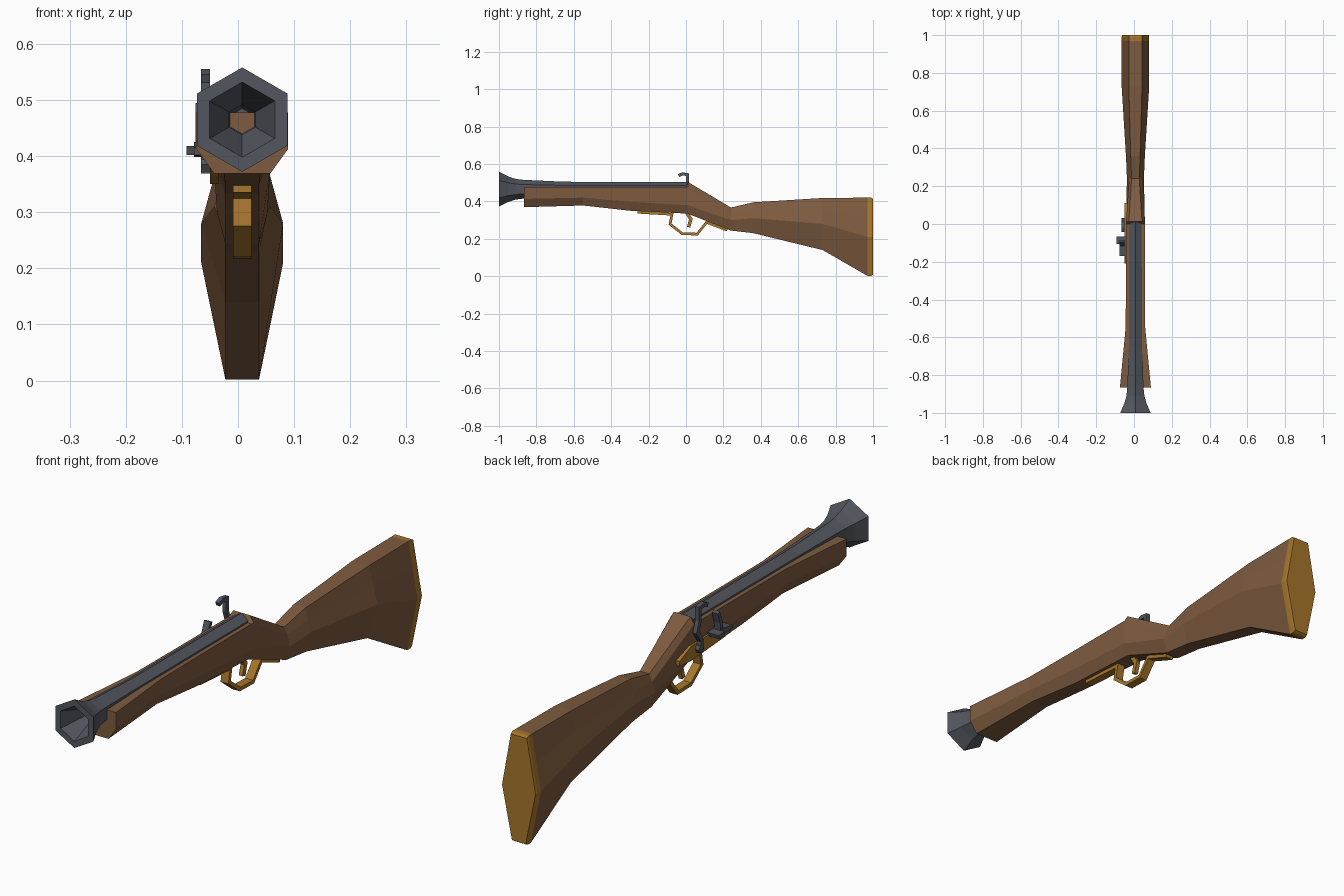
import bpy, bmesh, math
from mathutils import Vector

if "Cube" in bpy.data.objects:
    bpy.data.objects.remove(bpy.data.objects["Cube"])

CX = 0.0075  # centre line of barrel and stock


def material(name, rgb):
    m = bpy.data.materials.new(name)
    m.diffuse_color = (*rgb, 1)
    m.use_nodes = True
    m.node_tree.nodes["Principled BSDF"].inputs["Base Color"].default_value = m.diffuse_color
    return m


WOOD = material("wood", (0.21, 0.105, 0.05))
BRASS = material("brass", (0.38, 0.18, 0.025))
STEEL = material("steel", (0.085, 0.093, 0.11))


def loft(name, rings, mat):
    """Skin equal-length rings of points and cap both ends."""
    bm = bmesh.new()
    vs = [[bm.verts.new(p) for p in ring] for ring in rings]
    n = len(vs[0])
    for a, b in zip(vs, vs[1:]):
        for i in range(n):
            j = (i + 1) % n
            bm.faces.new((a[i], a[j], b[j], b[i]))
    bm.faces.new(vs[0])
    bm.faces.new(vs[-1])
    bmesh.ops.recalc_face_normals(bm, faces=bm.faces)
    me = bpy.data.meshes.new(name)
    bm.to_mesh(me)
    bm.free()
    me.materials.append(mat)
    ob = bpy.data.objects.new(name, me)
    bpy.context.collection.objects.link(ob)
    return ob


def section(y, half):
    """Mirror half a cross-section of (half width, z) points."""
    right = [(CX + w, y, z) for w, z in half]
    left = [(CX - w, y, z) for w, z in reversed(half)]
    return right + left


def hexagon(y, r, z=0.465):
    return [(CX + r * math.sin(k * math.pi / 3), y, z + r * math.cos(k * math.pi / 3))
            for k in range(6)]


def strip(name, path, x0, x1, thick, mat):
    """Flat bar following a (y, z) path, with mitred corners."""
    pts = [Vector(p) for p in path]
    rings = []
    for i, p in enumerate(pts):
        d0 = (p - pts[i - 1]).normalized() if i else None
        d1 = (pts[i + 1] - p).normalized() if i < len(pts) - 1 else None
        d = ((d0 or d1) + (d1 or d0)).normalized()
        o = Vector((-d.y, d.x)) * thick / 2 / max(0.6, d.dot(d0 or d1))
        a, b = p + o, p - o
        rings.append([(x0, *a), (x1, *a), (x1, *b), (x0, *b)])
    return loft(name, rings, mat)


def plate(name, outline, x0, x1, mat):
    return loft(name, [[(x, y, z) for y, z in outline] for x in (x0, x1)], mat)


# Stock: fore-end, wrist and butt
butt_end = [(.035, .42), (.054, .315), (.073, .21), (.03, .002)]
stock = [
    (-.865, [(.05, .478), (.082, .478), (.082, .413), (.05, .369)]),
    (-.55, [(.035, .478), (.052, .478), (.052, .42), (.034, .378)]),
    (-.30, [(.035, .478), (.05, .478), (.05, .398), (.03, .35)]),
    (0, [(.035, .478), (.05, .478), (.05, .38), (.03, .335)]),
    (.012, [(.035, .503), (.05, .478), (.05, .378), (.03, .333)]),
    (.24, [(.02, .367), (.033, .34), (.045, .30), (.03, .244)]),
    (.36, [(.025, .395), (.037, .353), (.05, .31), (.03, .23)]),
    (.73, [(.035, .418), (.054, .349), (.073, .28), (.03, .14)]),
    (.97, butt_end),
]
loft("stock", [section(y, h) for y, h in stock], WOOD)

# Butt plate
back = [(w * .97, .21 + (z - .21) * .97) for w, z in butt_end]
loft("butt_plate", [section(.97, butt_end), section(.99, butt_end), section(1, back)], BRASS)

# Six-sided flared barrel, outside then down the bore
barrel = [(.012, .038), (-.65, .04), (-.87, .05), (-.91, .055), (-.95, .068),
          (-1, .093), (-1, .067), (-.9, .027), (-.75, .02)]
loft("barrel", [hexagon(y, r) for y, r in barrel], STEEL)

# Trigger guard and trigger
strip("trigger_guard", [(-.26, .342), (-.075, .331), (-.085, .278), (-.02, .227),
                        (.06, .225), (.11, .288), (.22, .246)],
      CX - .0165, CX + .0165, .014, BRASS)
strip("trigger", [(.0, .345), (.026, .305), (.014, .262)], CX - .008, CX + .008, .018, BRASS)

# Lock plate on the left side
plate("lock_plate", [(-.21, .385), (-.17, .365), (.04, .35), (.11, .355),
                     (.11, .375), (.04, .405), (-.17, .415)], -.05, -.035, BRASS)

# Hammer with hooked top
strip("hammer", [(.0, .37), (-.005, .415), (.022, .455), (.008, .495),
                 (.008, .543), (-.018, .547), (-.04, .538)], -.066, -.05, .016, STEEL)
plate("hammer_pivot", [(.016 * math.cos(k * math.pi / 3), .385 + .016 * math.sin(k * math.pi / 3))
                       for k in range(6)], -.066, -.045, STEEL)

# Priming pan, striker plate and spring block
plate("priming_pan", [(-.10, .402), (-.07, .402), (-.065, .418), (-.105, .418)],
      -.092, -.04, STEEL)
strip("striker_plate", [(-.11, .41), (-.105, .45), (-.09, .492)], -.076, -.05, .014, STEEL)
plate("spring_block", [(-.17, .402), (-.105, .398), (-.105, .425), (-.17, .415)],
      -.078, -.04, STEEL)
